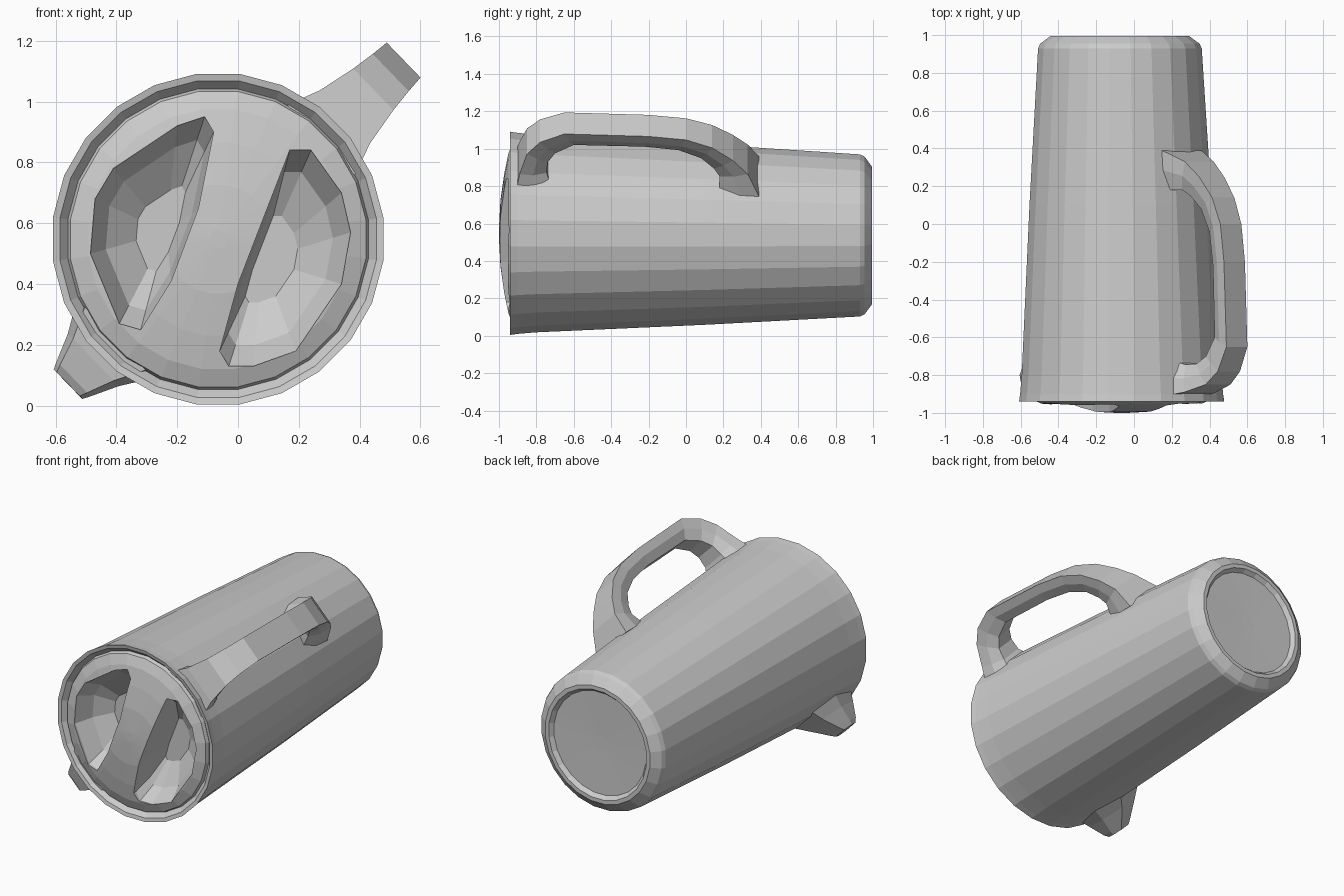
import bpy, bmesh, math
from mathutils import Vector

if "Cube" in bpy.data.objects:
    bpy.data.objects.remove(bpy.data.objects["Cube"])

CX, CZ, SIDES = -0.065, 0.548, 24
ANG = math.radians(44)                      # handle direction around the body
OUT = Vector((math.cos(ANG), 0, math.sin(ANG)))
TAN = Vector((-math.sin(ANG), 0, math.cos(ANG)))


def axis(y):
    """Centre of the body at depth y (it drifts slightly towards the base)."""
    return Vector((CX - 0.005 * (y + 1), y, CZ - 0.006 * (y + 1)))


def loft(name, rings, closed=False):
    """Skin a list of equal rings; cap the ends unless the loft is closed."""
    bm = bmesh.new()
    loops = [[bm.verts.new(p) for p in ring] for ring in rings]
    n = len(loops[0])
    pairs = list(zip(loops, loops[1:]))
    if closed:
        pairs.append((loops[-1], loops[0]))
    else:
        bm.faces.new(loops[0])
        bm.faces.new(loops[-1])
    for a, b in pairs:
        for i in range(n):
            j = (i + 1) % n
            bm.faces.new((a[i], a[j], b[j], b[i]))
    bmesh.ops.recalc_face_normals(bm, faces=bm.faces)
    mesh = bpy.data.meshes.new(name)
    bm.to_mesh(mesh)
    bm.free()
    obj = bpy.data.objects.new(name, mesh)
    bpy.context.collection.objects.link(obj)
    return obj


def lathe(name, profile):
    """Turn (radius, y) points around the body axis."""
    rings = []
    for r, y in profile:
        ring = []
        for i in range(SIDES):
            a = 2 * math.pi * (i + 0.5) / SIDES
            ring.append(axis(y) + Vector((r * math.cos(a), 0, r * math.sin(a))))
        rings.append(ring)
    return loft(name, rings)


def local(y, r, t, sign=1):
    return axis(y) + OUT * r * sign + TAN * t


# Tapered body with flared rim and recessed base
lathe("pitcher_body", [
    (0.485, -0.70), (0.495, -0.90), (0.525, -0.935), (0.548, -0.94),
    (0.542, -0.90), (0.533, -0.80), (0.487, 0.10), (0.437, 0.93),
    (0.425, 0.955), (0.37, 0.995), (0.345, 0.995), (0.325, 0.97), (0.05, 0.965)])

# Domed lid
lid = lathe("lid", [
    (0.03, -1.0), (0.18, -0.992), (0.32, -0.972), (0.43, -0.95),
    (0.49, -0.925), (0.50, -0.90), (0.50, -0.65)])

# Two D-shaped finger recesses, leaving a diagonal grip bar
recesses = {
    "left_recess_cutter": ((-0.235, 0.57), [
        (-0.11, 0.95), (-0.20, 0.92), (-0.41, 0.78), (-0.47, 0.68), (-0.485, 0.5),
        (-0.39, 0.27), (-0.32, 0.25), (-0.22, 0.41), (-0.13, 0.65), (-0.08, 0.90)]),
    "right_recess_cutter": ((0.08, 0.48), [
        (0.17, 0.84), (0.24, 0.84), (0.34, 0.70), (0.37, 0.57), (0.34, 0.40),
        (0.19, 0.18), (0.05, 0.13), (-0.03, 0.13), (-0.06, 0.18), (0.0, 0.40)]),
}
for name, ((cx, cz), outline) in recesses.items():
    rings = [[(x + (cx - x) * s, y, z + (cz - z) * s) for x, z in outline]
             for s, y in ((0, -1.1), (0, -0.94), (0.2, -0.84), (0.6, -0.76))]
    cutter = loft(name, rings)
    mod = lid.modifiers.new(name, "BOOLEAN")
    mod.operation, mod.solver, mod.object = "DIFFERENCE", "EXACT", cutter
    bpy.context.view_layer.objects.active = lid
    bpy.ops.object.modifier_apply(modifier=name)
    bpy.data.objects.remove(cutter)

# Handle: outer (y, r, half width) and inner (y, r, half width) per station
stations = [
    ((-0.91, 0.47, 0.16), (-0.72, 0.47, 0.12)),
    ((-0.89, 0.58, 0.12), (-0.745, 0.55, 0.08)),
    ((-0.85, 0.71, 0.095), (-0.74, 0.62, 0.07)),
    ((-0.78, 0.79, 0.085), (-0.70, 0.68, 0.06)),
    ((-0.65, 0.85, 0.08), (-0.60, 0.735, 0.05)),
    ((-0.20, 0.835, 0.08), (-0.22, 0.725, 0.05)),
    ((0.00, 0.81, 0.08), (-0.04, 0.70, 0.05)),
    ((0.14, 0.755, 0.085), (0.08, 0.65, 0.06)),
    ((0.25, 0.67, 0.095), (0.15, 0.58, 0.07)),
    ((0.33, 0.58, 0.11), (0.18, 0.53, 0.08)),
    ((0.39, 0.45, 0.15), (0.18, 0.45, 0.11)),
]
rings = []
for (yo, ro, wo), (yi, ri, wi) in stations:
    ym, rm = (yo + yi) / 2, (ro + ri) / 2
    rings.append([local(yo, ro, wo), local(ym, rm, wo * 0.95), local(yi, ri, wi),
                  local(yi, ri, -wi), local(ym, rm, -wo * 0.95), local(yo, ro, -wo)])
loft("handle", rings)

# Pouring spout opposite the handle: (front y, back y, r, half width)
rings = []
for yf, yb, r, w in ((-0.92, -0.52, 0.47, 0.18), (-0.90, -0.62, 0.57, 0.12),
                     (-0.87, -0.72, 0.66, 0.08), (-0.85, -0.75, 0.685, 0.068)):
    ym = (yf + yb) / 2
    rings.append([local(yf, r, w * 0.8, -1), local(ym, r, w, -1), local(yb, r, w * 0.6, -1),
                  local(yb, r, -w * 0.6, -1), local(ym, r, -w, -1), local(yf, r, -w * 0.8, -1)])
loft("spout", rings)
